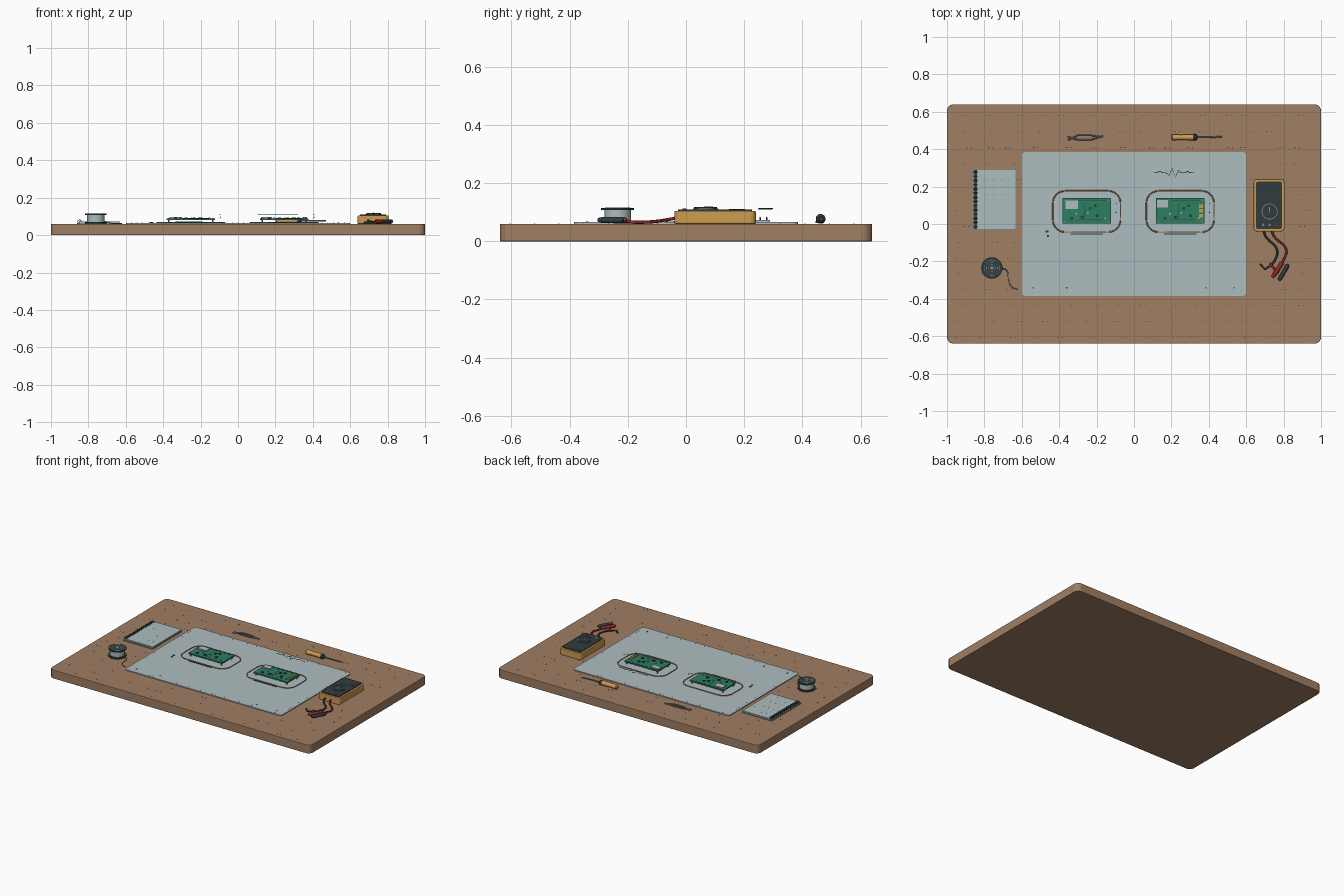
import bpy, bmesh, math, random
from mathutils import Vector

if "Cube" in bpy.data.objects:
    bpy.data.objects.remove(bpy.data.objects["Cube"])

random.seed(4)


def mat(name, rgb):
    m = bpy.data.materials.new(name)
    m.diffuse_color = (*rgb, 1)
    m.use_nodes = True
    m.node_tree.nodes["Principled BSDF"].inputs["Base Color"].default_value = m.diffuse_color
    return m


WOOD = mat("wood", (0.35, 0.21, 0.125))
GRAIN = mat("dark grain", (0.06, 0.035, 0.02))
PALE = mat("pale grey", (0.42, 0.51, 0.53))
STEEL = mat("steel grey", (0.2, 0.27, 0.3))
DARK = mat("charcoal", (0.03, 0.045, 0.05))
GREEN = mat("board green", (0.025, 0.21, 0.12))
AMBER = mat("amber", (0.62, 0.33, 0.08))
RED = mat("red", (0.3, 0.02, 0.02))
COPPER = mat("copper", (0.4, 0.2, 0.09))


def finish(bm, name, m):
    bmesh.ops.recalc_face_normals(bm, faces=bm.faces)
    me = bpy.data.meshes.new(name)
    bm.to_mesh(me)
    bm.free()
    ob = bpy.data.objects.new(name, me)
    me.materials.append(m)
    bpy.context.collection.objects.link(ob)
    return ob


def outline(cx, cy, w, d, r, seg=6):
    pts = []
    for k, (sx, sy) in enumerate([(1, 1), (-1, 1), (-1, -1), (1, -1)]):
        for i in range(seg + 1):
            a = math.pi / 2 * (k + i / seg)
            pts.append((cx + sx * (w / 2 - r) + r * math.cos(a),
                        cy + sy * (d / 2 - r) + r * math.sin(a)))
    return pts


def slab(name, cx, cy, w, d, z0, z1, r, m, bevel=0):
    bm = bmesh.new()
    f = bm.faces.new([bm.verts.new((x, y, z0)) for x, y in outline(cx, cy, w, d, r)])
    ext = bmesh.ops.extrude_face_region(bm, geom=[f])["geom"]
    bmesh.ops.translate(bm, vec=(0, 0, z1 - z0), verts=[v for v in ext if isinstance(v, bmesh.types.BMVert)])
    ob = finish(bm, name, m)
    if bevel:
        b = ob.modifiers.new("soft edge", "BEVEL")
        b.width, b.segments = bevel, 2
    return ob


def boxes(name, items, m):
    """Axis-aligned boxes: x, y, z bottom, width, depth, height."""
    bm = bmesh.new()
    for x, y, z, w, d, h in items:
        vs = bmesh.ops.create_cube(bm, size=1)["verts"]
        for v in vs:
            v.co = (x + v.co.x * w, y + v.co.y * d, z + (v.co.z + 0.5) * h)
    return finish(bm, name, m)


def wire(name, pts, r, m, closed=False, smooth=False, res=2):
    cu = bpy.data.curves.new(name, "CURVE")
    cu.dimensions = "3D"
    cu.bevel_depth, cu.bevel_resolution, cu.use_fill_caps = r, res, True
    sp = cu.splines.new("BEZIER" if smooth else "POLY")
    if smooth:
        sp.bezier_points.add(len(pts) - 1)
        for b, p in zip(sp.bezier_points, pts):
            b.co = p
            b.handle_left_type = b.handle_right_type = "AUTO"
    else:
        sp.points.add(len(pts) - 1)
        for b, p in zip(sp.points, pts):
            b.co = (*p, 1)
    sp.use_cyclic_u = closed
    cu.materials.append(m)
    ob = bpy.data.objects.new(name, cu)
    bpy.context.collection.objects.link(ob)
    return ob


def lathe(name, profile, p, axis, m, n=28):
    """Revolve (radius, distance) pairs round an axis through p."""
    q = Vector(axis).to_track_quat("Z", "Y")
    bm = bmesh.new()
    rings = [[bm.verts.new(Vector(p) + q @ Vector((r * math.cos(a), r * math.sin(a), h)))
              for a in [2 * math.pi * i / n for i in range(n)]] for r, h in profile]
    for a, b in zip(rings, rings[1:]):
        for i in range(n):
            bm.faces.new((a[i], a[(i + 1) % n], b[(i + 1) % n], b[i]))
    bm.faces.new(rings[0])
    bm.faces.new(rings[-1])
    ob = finish(bm, name, m)
    bpy.context.view_layer.objects.active = ob
    ob.select_set(True)
    bpy.ops.object.shade_smooth_by_angle(angle=math.radians(35))
    ob.select_set(False)
    return ob


def disc(name, x, y, z, r, h, m, n=28):
    return lathe(name, [(r, 0), (r, h)], (x, y, z), (0, 0, 1), m, n)


# Workbench top with short grain flecks
slab("bench_top", 0, 0, 2, 1.28, 0, 0.06, 0.035, WOOD, 0.003)
flecks = []
for row in range(15):
    y = -0.605 + row * 0.0845
    for k in range(14):
        x = -0.93 + k * 0.14 + random.uniform(-0.04, 0.04)
        if abs(x) < 0.62 and abs(y) < 0.4 or abs(x) > 0.97:
            continue
        flecks += [(x, y, 0.0596, 0.007, 0.003, 0.001), (x + 0.022, y, 0.0596, 0.005, 0.003, 0.001)]
boxes("wood_grain", flecks, GRAIN)

# Work mat, stitched border and corner marks
slab("work_mat", 0, 0, 1.2, 0.77, 0.06, 0.066, 0.02, PALE)
stitches = []
for s in (-1, 1):
    stitches += [(-0.57 + i * 0.03, s * 0.368, 0.0655, 0.005, 0.002, 0.001) for i in range(39)]
    stitches += [(s * 0.583, -0.345 + i * 0.03, 0.0655, 0.002, 0.005, 0.001) for i in range(24)]
boxes("mat_stitches", stitches, STEEL)
boxes("mat_marks", [(x, -0.34, 0.066, 0.007, 0.009, 0.002) for x in (-0.54, -0.36, 0.385, 0.535)]
      + [(-0.465, -0.04, 0.066, 0.014, 0.01, 0.003), (-0.46, -0.065, 0.066, 0.01, 0.01, 0.003)], DARK)

# Two circuit boards, each over a rounded copper outline
for side, cx in (("left", -0.253), ("right", 0.247)):
    pts = outline(cx, 0.067, 0.362, 0.22, 0.065)
    wire(side + "_outline", [(x, y, 0.067) for x, y in pts], 0.0035, COPPER, True, res=1)
    boxes(side + "_label_bar", [(cx, -0.053, 0.066, 0.175, 0.007, 0.002)], DARK)
    wire(side + "_signal_mark", [(cx + 0.155, 0.062, 0.088), (cx + 0.162, 0.062, 0.1),
         (cx + 0.162, 0.11, 0.112), (cx + 0.155, 0.11, 0.112)], 0.0013, STEEL, res=0)
    slab(side + "_board", cx, 0.07, 0.26, 0.137, 0.082, 0.09, 0.004, GREEN)
    for sx in (-1, 1):
        for sy in (-1, 1):
            disc(side + "_standoff", cx + sx * 0.118, 0.07 + sy * 0.057, 0.066, 0.004, 0.0255, STEEL, 10)
chips, parts, traces = [], [], []
parts += [(-0.333, 0.103, 0.09, 0.065, 0.044, 0.006), (0.153, 0.108, 0.09, 0.06, 0.038, 0.006)]
for cx in (-0.253, 0.247):
    chips += [(cx + dx, y, 0.09, 0.014, 0.013, 0.005) for dx, y in
              ((-0.025, 0.035), (0.045, 0.098), (0.055, 0.045), (0.02, 0.085), (-0.08, 0.03))]
    parts += [(cx + dx, y, 0.09, 0.009, 0.008, 0.004) for dx, y in ((0.005, 0.06), (0.1, 0.03), (-0.055, 0.055))]
    traces += [(cx + 0.03, 0.128, 0.0895, 0.15, 0.003, 0.001), (cx - 0.01, 0.07, 0.0895, 0.003, 0.08, 0.001),
               (cx + 0.02, 0.025, 0.0895, 0.12, 0.003, 0.001)]
boxes("board_modules", parts, PALE)
boxes("board_chips", chips, DARK)
boxes("board_traces", traces, DARK)
boxes("pin_connectors", [(0.358, y, 0.09, 0.02, 0.018, 0.006) for y in (0.045, 0.07, 0.095)], AMBER)

# Floating waveform
wave = [0, 0, 0.008, 0, 0, -0.014, 0.024, -0.024, 0.012, 0, 0, 0.007, 0, 0]
wire("waveform", [(0.105 + i * 0.0165, 0.274 + h, 0.112) for i, h in enumerate(wave)], 0.002, GREEN, res=0)

# Spiral notebook
slab("notebook_cover", -0.747, 0.13, 0.23, 0.325, 0.06, 0.065, 0.006, STEEL)
slab("notebook_pages", -0.742, 0.132, 0.215, 0.315, 0.065, 0.073, 0.004, PALE)
boxes("notebook_spine", [(-0.847, 0.131, 0.073, 0.014, 0.317, 0.001)], DARK)
for i in range(14):
    wire("notebook_ring", [(-0.847 + 0.01 * math.cos(a), -0.015 + i * 0.0225, 0.072 + 0.01 * math.sin(a))
         for a in [math.pi * k / 4 for k in range(8)]], 0.0022, DARK, True, res=1)
boxes("notebook_lines", [(-0.79 + j * 0.04, 0.0 + i * 0.04, 0.0727, 0.014, 0.002, 0.0006)
      for i in range(7) for j in range(4)], STEEL)

# Solder spool with loose wire
SX, SY = -0.76, -0.235
disc("spool_base", SX, SY, 0.06, 0.057, 0.009, DARK)
disc("spool_winding", SX, SY, 0.069, 0.046, 0.038, PALE)
disc("spool_top", SX, SY, 0.107, 0.057, 0.008, DARK)
for r in (0.018, 0.03, 0.042):
    wire("spool_ring", [(SX + r * math.cos(a), SY + r * math.sin(a), 0.1145)
         for a in [math.pi * k / 14 for k in range(28)]], 0.002, PALE, True, res=1)
disc("spool_hole", SX, SY, 0.115, 0.009, 0.001, STEEL)
wire("solder_tail", [(-0.715, -0.235, 0.075), (-0.68, -0.25, 0.064), (-0.67, -0.3, 0.063),
     (-0.655, -0.335, 0.063), (-0.62, -0.35, 0.063)], 0.0025, STEEL, smooth=True)

# Multimeter: amber case, dark face, dial, buttons and sockets
slab("meter_case", 0.722, 0.1, 0.165, 0.28, 0.06, 0.105, 0.02, AMBER, 0.004)
slab("meter_face", 0.722, 0.1, 0.14, 0.254, 0.105, 0.11, 0.012, DARK)
slab("meter_screen", 0.722, 0.175, 0.1, 0.055, 0.11, 0.1105, 0.004, DARK)
disc("meter_dial_ring", 0.725, 0.067, 0.11, 0.043, 0.003, STEEL)
disc("meter_dial", 0.725, 0.067, 0.113, 0.039, 0.005, DARK)
boxes("dial_pointer", [(0.725, 0.077, 0.118, 0.006, 0.03, 0.002)], STEEL)
for x, m in ((0.69, STEEL), (0.725, STEEL), (0.76, RED)):
    disc("meter_socket", x, -0.005, 0.11, 0.007, 0.002, m, 14)

# Test leads and probes
wire("black_lead", [(0.695, -0.035, 0.08), (0.7, -0.06, 0.075), (0.765, -0.14, 0.066), (0.755, -0.19, 0.066),
     (0.735, -0.22, 0.066)], 0.0055, DARK, smooth=True)
wire("black_lead_clip", [(0.675, -0.215, 0.067), (0.7, -0.242, 0.067), (0.725, -0.225, 0.067)], 0.005, DARK)
wire("red_lead", [(0.737, -0.035, 0.08), (0.745, -0.06, 0.075), (0.815, -0.14, 0.066), (0.805, -0.18, 0.066),
     (0.79, -0.21, 0.07)], 0.0055, RED, smooth=True)
grip = [(0.005, 0), (0.011, 0.01), (0.011, 0.085), (0.007, 0.1)]
lathe("red_probe", grip, (0.795, -0.203, 0.073), (-0.55, -0.83, 0), RED, 14)
lathe("black_probe", grip, (0.825, -0.215, 0.073), (-0.5, -0.86, 0), DARK, 14)
wire("red_clip", [(0.725, -0.21, 0.067), (0.755, -0.245, 0.067), (0.775, -0.255, 0.07)], 0.006, RED)

# Screwdriver
lathe("driver_handle", [(0.011, 0), (0.016, 0.006), (0.014, 0.05), (0.016, 0.12)], (0.2, 0.463, 0.077), (1, 0, 0), AMBER, 12)
lathe("driver_collar", [(0.017, 0), (0.017, 0.015), (0.008, 0.025)], (0.315, 0.463, 0.077), (1, 0, 0), DARK, 14)
wire("driver_shaft", [(0.335, 0.463, 0.077), (0.4, 0.463, 0.077), (0.47, 0.467, 0.076)], 0.004, STEEL)

# Tweezers with crossed arms
for s in (-1, 1):
    wire("tweezer_arm", [(-0.355, 0.457 - s * 0.009, 0.066), (-0.3, 0.462 + s * 0.012, 0.07),
         (-0.23, 0.462 + s * 0.012, 0.07), (-0.165, 0.468 - s * 0.003, 0.066)], 0.004, STEEL)
